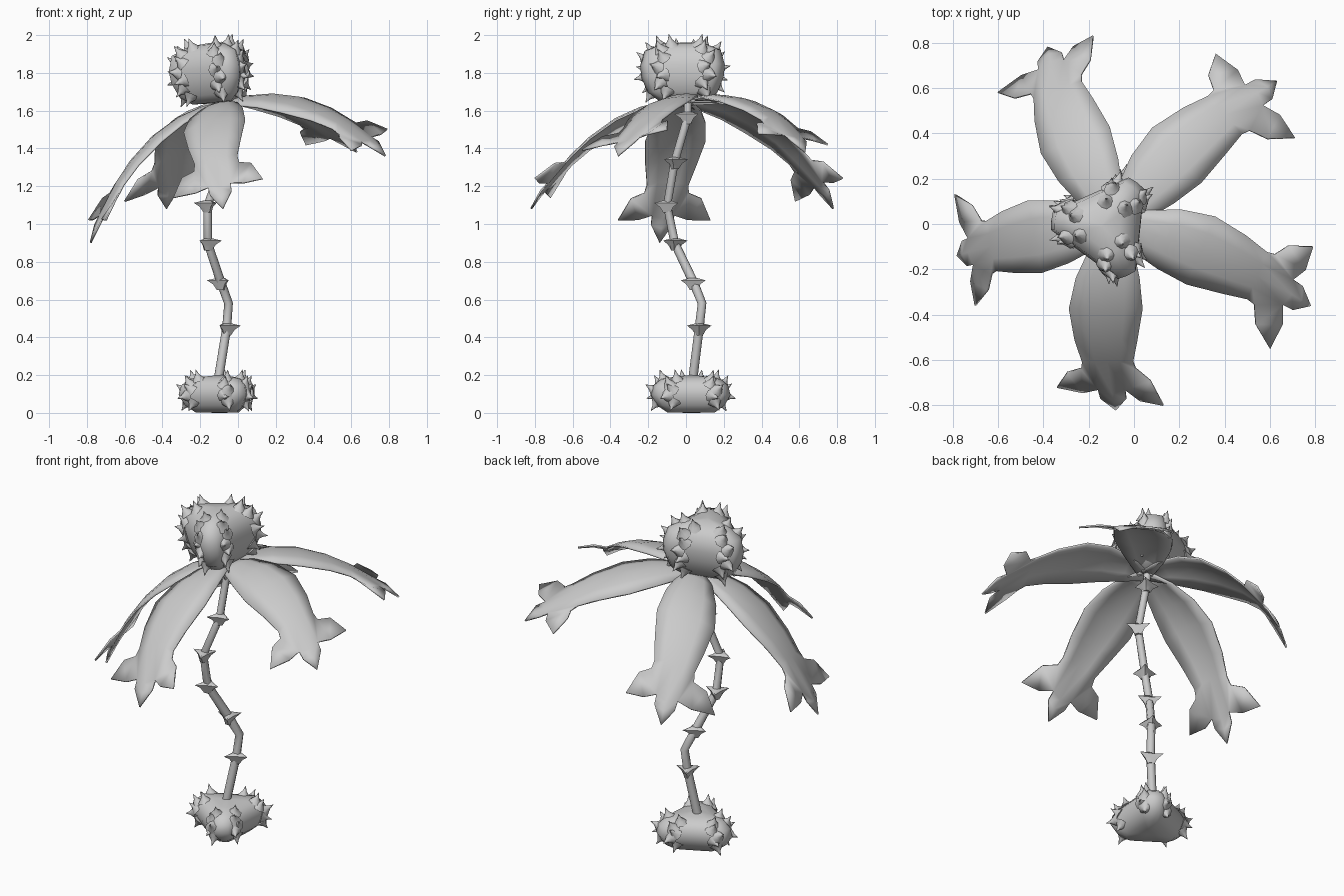
import bpy, bmesh, math
from mathutils import Vector

if "Cube" in bpy.data.objects:
    bpy.data.objects.remove(bpy.data.objects["Cube"], do_unlink=True)


def finish(name, bm, angle=50):
    """Turn a bmesh into a smooth shaded object."""
    bmesh.ops.recalc_face_normals(bm, faces=bm.faces[:])
    mesh = bpy.data.meshes.new(name)
    bm.to_mesh(mesh)
    bm.free()
    obj = bpy.data.objects.new(name, mesh)
    bpy.context.collection.objects.link(obj)
    bpy.ops.object.select_all(action='DESELECT')
    obj.select_set(True)
    bpy.context.view_layer.objects.active = obj
    bpy.ops.object.shade_smooth_by_angle(angle=math.radians(angle))
    return obj


def loft(bm, rings):
    """Skin closed rings of equal length and cap both ends."""
    loops = [[bm.verts.new(p) for p in ring] for ring in rings]
    for low, high in zip(loops, loops[1:]):
        for i in range(len(low)):
            j = (i + 1) % len(low)
            bm.faces.new((low[i], low[j], high[j], high[i]))
    bm.faces.new(loops[0][::-1])
    bm.faces.new(loops[-1])


def circle(centre, axis, radius, sides):
    side = axis.orthogonal().normalized()
    other = axis.normalized().cross(side)
    steps = [math.tau * i / sides for i in range(sides)]
    return [centre + radius * (side * math.cos(a) + other * math.sin(a)) for a in steps]


def add_thorn(bm, root, axis, length):
    """Flared thorn with a concave outline."""
    axis = axis.normalized()
    outline = [(-0.25, 0.8), (0.1, 0.5), (0.45, 0.22), (1, 0.02)]
    loft(bm, [circle(root + axis * length * h, axis, length * r, 8) for h, r in outline])


# Three-cornered pods with paired rows of thorns along the corners
def pod(name, centre, inner, outer, half, profile, levels, thorn, start, tilt):
    corners = [math.radians(start + 120 * k) for k in range(3)]

    def surface(level, theta):
        i = min(int(level), len(profile) - 2)
        r0, z0 = profile[i]
        r1, z1 = profile[i + 1]
        f = level - i
        off = min(abs(math.remainder(theta - c, math.tau)) for c in corners)
        r = min(outer, inner / math.cos(math.pi / 3 - off)) * (r0 + (r1 - r0) * f)
        return Vector((r * math.cos(theta), r * math.sin(theta), half * (z0 + (z1 - z0) * f)))

    bm = bmesh.new()
    turn = [math.tau * i / 36 + corners[0] for i in range(36)]
    loft(bm, [[surface(k, a) for a in turn] for k in range(len(profile))])
    for c in corners:
        for row, level in enumerate(levels):
            for degrees in ((-20, 20) if row % 2 else (-14, 26)):
                p = surface(level, c + math.radians(degrees))
                normal = Vector((p.x / outer**2, p.y / outer**2, p.z / half**2))
                add_thorn(bm, p, normal, thorn)
    obj = finish(name, bm, 70)
    obj.location = centre
    obj.rotation_euler.y = tilt


pod("flower_head", (-0.125, -0.01, 1.8), 0.155, 0.24, 0.16,
    [(0.1, -1), (0.55, -0.97), (0.82, -0.7), (0.97, -0.2), (1, 0.2), (0.9, 0.7), (0.5, 0.95), (0.05, 1)],
    [1.9, 2.5, 3.1, 3.8, 4.5, 5.1, 5.8], 0.055, 174, -0.1)
pod("base_pod", (-0.09, 0.03, 0.1), 0.15, 0.225, 0.1,
    [(0.1, -1), (0.6, -0.97), (0.85, -0.6), (1, -0.05), (0.94, 0.45), (0.75, 0.8), (0.4, 0.92), (0.05, 1)],
    [2.2, 2.9, 3.6, 4.3, 5.1], 0.05, 176, 0)

# Crooked stem
nodes = [Vector(p) for p in [
    (-0.06, 0.07, 0.45), (-0.09, 0.04, 0.69), (-0.16, -0.06, 0.9),
    (-0.16, -0.1, 1.1), (-0.08, -0.06, 1.33), (-0.08, 0.01, 1.57)]]
path = [Vector((-0.105, 0.035, 0.17)), nodes[0], Vector((-0.05, 0.085, 0.58))]
path += nodes[1:] + [Vector((-0.09, 0.01, 1.68))]
bm = bmesh.new()
rings = []
for i, p in enumerate(path):
    axis = path[min(i + 1, len(path) - 1)] - path[max(i - 1, 0)]
    ring = []
    for k in range(8):
        a = math.tau * k / 8
        offset = Vector((math.cos(a), math.sin(a), 0)) * (0.024 - 0.0005 * i)
        offset.z = -offset.dot(axis) / axis.z
        ring.append(p + offset)
    rings.append(ring)
loft(bm, rings)
finish("stem", bm)

# Pointed collars on the stem joints
bm = bmesh.new()
for n, p in enumerate(nodes):
    def star(z, tip, dip):
        return [p + Vector(((dip if k % 2 else tip) * math.cos(k * math.pi / 3 + n),
                            (dip if k % 2 else tip) * math.sin(k * math.pi / 3 + n), z))
                for k in range(6)]
    loft(bm, [star(-0.04, 0.022, 0.02), star(-0.01, 0.042, 0.028),
              star(0.012, 0.075, 0.03), star(0.024, 0.024, 0.022)])
finish("stem_thorn_collars", bm, 40)


# Drooping petals ending in three lobes
def petal(name, control, tip_a, tip_mid, tip_b):
    control, tip_a, tip_mid, tip_b = map(Vector, (control, tip_a, tip_mid, tip_b))
    root = Vector((-0.08, 0, 1.645))
    along = Vector((tip_mid.x - root.x, tip_mid.y - root.y, 0)).normalized()
    across = along.cross(Vector((0, 0, 1)))
    span = tip_b - tip_a
    if span.dot(across) < 0:
        across.negate()
    # The blade leans toward its lower side lobe
    across.z = span.z / span.xy.length

    def place(t, s, width):
        p = root * (1 - t)**2 + control * 2 * t * (1 - t) + tip_mid * t * t
        return p + across * s * width - Vector((0, 0, 0.2 * width * s * s))

    bm = bmesh.new()
    columns = (-1, -0.5, 0, 0.5, 1)
    body = [(0, 0.04), (0.12, 0.095), (0.27, 0.14), (0.43, 0.162), (0.6, 0.138), (0.72, 0.112)]
    rows = [[bm.verts.new(place(t, s, w)) for s in columns] for t, w in body]
    rows.append([bm.verts.new(place(t, s, 0.12))
                 for t, s in zip((0.76, 0.88, 0.9, 0.88, 0.76), columns)])
    for low, high in zip(rows, rows[1:]):
        for i in range(4):
            bm.faces.new((low[i], low[i + 1], high[i + 1], high[i]))
    # Each lobe widens slightly, then closes on its tip
    for edge, tip in ((rows[-1][:2], tip_a), (rows[-1][1:4], tip_mid), (rows[-1][3:], tip_b)):
        middle = sum((v.co for v in edge), Vector()) / len(edge)
        shoulder = [bm.verts.new(middle.lerp(tip, 0.45) + (v.co - middle) * 0.95
                                 + Vector((0, 0, 0.012))) for v in edge]
        end = bm.verts.new(tip)
        for i in range(len(edge) - 1):
            bm.faces.new((edge[i], edge[i + 1], shoulder[i + 1], shoulder[i]))
            bm.faces.new((shoulder[i], shoulder[i + 1], end))
    obj = finish(name, bm)
    thick = obj.modifiers.new("Thickness", 'SOLIDIFY')
    thick.thickness = 0.01
    thick.offset = 0


petal("petal_front_left", (0.36, -0.1, 1.78), (0.79, -0.1, 1.5), (0.78, -0.36, 1.36), (0.6, -0.55, 1.39))
petal("petal_back_left", (0.2, 0.38, 1.78), (0.36, 0.75, 1.42), (0.63, 0.63, 1.38), (0.71, 0.38, 1.48))
petal("petal_back_right", (-0.33, 0.46, 1.68), (-0.6, 0.58, 1.12), (-0.38, 0.78, 1.08), (-0.18, 0.83, 1.24))
petal("petal_right", (-0.54, -0.06, 1.57), (-0.79, 0.13, 1.02), (-0.78, -0.14, 0.9), (-0.7, -0.36, 1.02))
petal("petal_front", (-0.17, -0.45, 1.66), (-0.34, -0.72, 1.14), (-0.08, -0.82, 1.08), (0.13, -0.8, 1.24))
